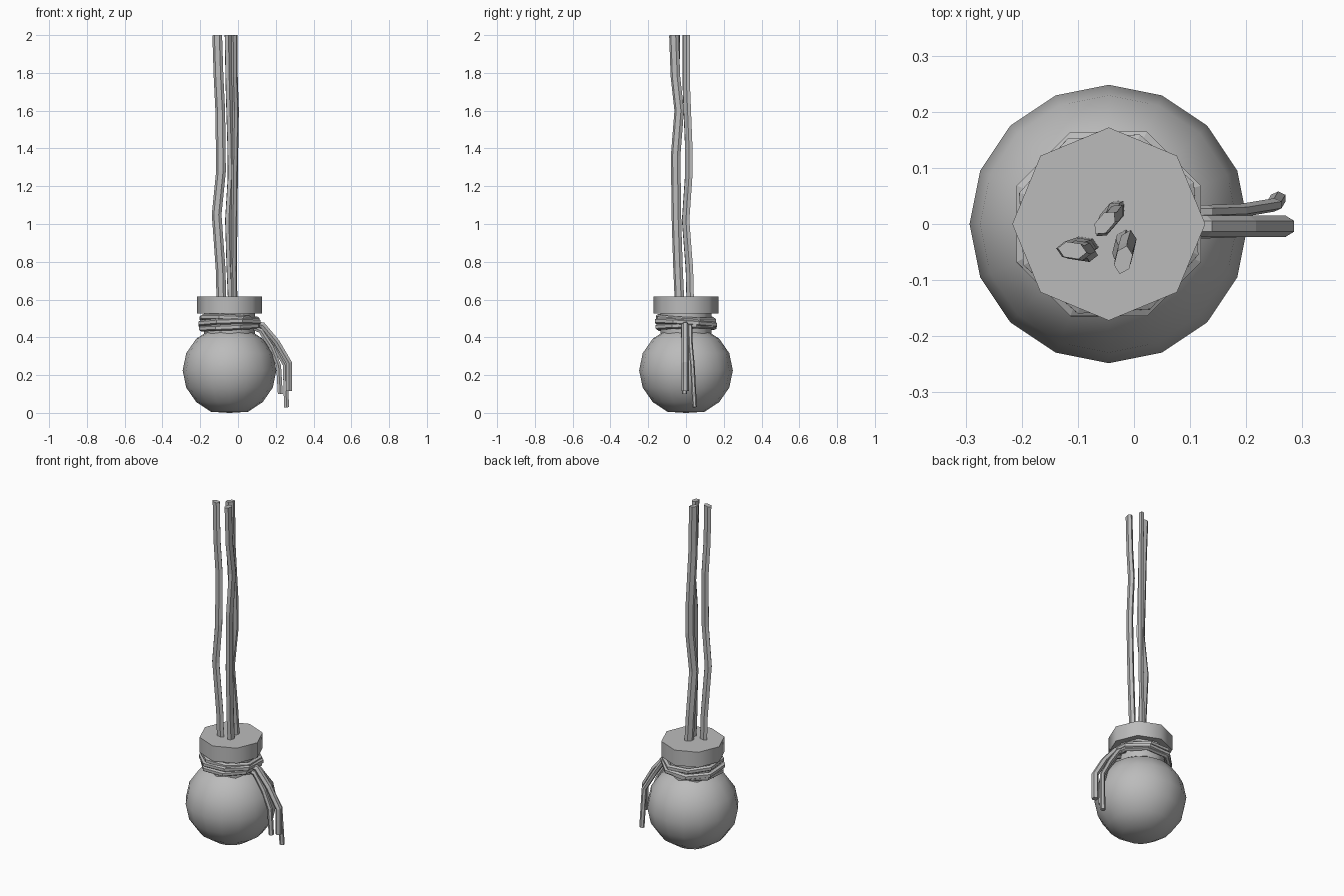
import bpy, bmesh, math
from mathutils import Vector

cube = bpy.data.objects.get("Cube")
if cube:
    bpy.data.objects.remove(cube, do_unlink=True)

grey = bpy.data.materials.new("plain_grey")
grey.use_nodes = True
grey.diffuse_color = (0.5, 0.5, 0.5, 1)
grey.node_tree.nodes["Principled BSDF"].inputs["Base Color"].default_value = (0.5, 0.5, 0.5, 1)

CX = -0.045  # axis of the vessel


def finish(bm, name, smooth=None):
    bmesh.ops.recalc_face_normals(bm, faces=bm.faces)
    mesh = bpy.data.meshes.new(name)
    bm.to_mesh(mesh)
    bm.free()
    mesh.materials.append(grey)
    ob = bpy.data.objects.new(name, mesh)
    bpy.context.collection.objects.link(ob)
    if smooth:
        bpy.ops.object.select_all(action='DESELECT')
        ob.select_set(True)
        bpy.context.view_layer.objects.active = ob
        bpy.ops.object.shade_smooth_by_angle(angle=math.radians(smooth))
    return ob


def lathe(name, profile, sides, smooth):
    """Turn a (radius, z) profile around the vessel axis, with flat caps."""
    bm = bmesh.new()
    rings = [[bm.verts.new((CX + r * math.cos(math.tau * i / sides),
                            r * math.sin(math.tau * i / sides), z))
              for i in range(sides)] for r, z in profile]
    for a, b in zip(rings, rings[1:]):
        for i in range(sides):
            j = (i + 1) % sides
            bm.faces.new((a[i], a[j], b[j], b[i]))
    bm.faces.new(rings[0])
    bm.faces.new(rings[-1])
    return finish(bm, name, smooth)


def cord(name, points, half_w, half_d, side, closed=False, sides=6):
    """Sweep a flattened polygon along points; side is its wide direction."""
    bm = bmesh.new()
    pts = [Vector(p) for p in points]
    n = len(pts)
    rings = []
    for k, p in enumerate(pts):
        if closed:
            t = pts[(k + 1) % n] - pts[k - 1]
        else:
            t = pts[min(k + 1, n - 1)] - pts[max(k - 1, 0)]
        t.normalize()
        u = Vector(side)
        u = (u - t * u.dot(t)).normalized()
        v = t.cross(u)
        rings.append([bm.verts.new(p + u * half_w * math.cos(math.tau * i / sides)
                                   + v * half_d * math.sin(math.tau * i / sides))
                      for i in range(sides)])
    pairs = list(zip(rings, rings[1:]))
    if closed:
        pairs.append((rings[-1], rings[0]))
    else:
        bm.faces.new(rings[0])
        bm.faces.new(rings[-1])
    for a, b in pairs:
        for i in range(sides):
            j = (i + 1) % sides
            bm.faces.new((a[i], a[j], b[j], b[i]))
    return finish(bm, name)


# Round body: coarse smooth ball, nearly flat underneath
ball = [(0.248 * math.sin(math.pi * k / 8), 0.225 - 0.238 * math.cos(math.pi * k / 8))
        for k in range(1, 8)]
ball[0] = (0.098, 0.006)
lathe("body", [(0.004, 0.0)] + ball, 16, 45)

# Neck and octagonal lid
lathe("neck", [(0.135, 0.38), (0.135, 0.53)], 8, 50)
lathe("lid", [(0.172, 0.525), (0.172, 0.615)], 8, 50)

# Tilted cord wraps around the neck
for index, (z, tilt, phase, radius) in enumerate([
        (0.455, 0.008, 0.3, 0.158), (0.475, -0.012, 2.0, 0.164), (0.498, 0.010, 4.0, 0.155)]):
    loop = []
    for i in range(8):
        a = math.tau * (i + 0.5) / 8 + 0.06 * (index - 1)
        loop.append((CX + radius * math.cos(a), radius * math.sin(a),
                     z + tilt * math.cos(a - phase)))
    cord("neck_wrap_%d" % (index + 1), loop, 0.016, 0.016, (0, 0, 1), closed=True)

# Loose cord ends hanging on the left side
cord("hanging_cord_outer", [(0.06, -0.004, 0.475), (0.13, -0.004, 0.465), (0.205, -0.004, 0.375),
                            (0.27, -0.004, 0.265), (0.27, -0.004, 0.115)], 0.019, 0.018, (0, 1, 0))
cord("hanging_cord_long", [(0.06, 0.02, 0.48), (0.13, 0.022, 0.45), (0.19, 0.024, 0.36),
                           (0.25, 0.034, 0.255), (0.257, 0.046, 0.03)], 0.012, 0.015, (0, 1, 0))
cord("hanging_cord_inner", [(0.06, -0.012, 0.46), (0.12, -0.012, 0.435), (0.175, -0.01, 0.35),
                            (0.215, -0.008, 0.25), (0.224, -0.008, 0.1)], 0.014, 0.015, (0, 1, 0))

# Three wavering cords rising from the lid
cord("rising_cord_back", [(-0.035, 0.022, 0.6), (-0.042, 0.018, 0.76), (-0.05, -0.002, 1.02),
                          (-0.036, 0.014, 1.25), (-0.038, 0.014, 1.42), (-0.047, 0.002, 1.72),
                          (-0.052, 0.002, 2.0)], 0.026, 0.015, (0.6, 0.7, 0))
cord("rising_cord_right", [(-0.088, -0.038, 0.6), (-0.092, -0.04, 0.76), (-0.113, -0.047, 1.05),
                           (-0.09, -0.052, 1.28), (-0.094, -0.045, 1.6), (-0.103, -0.05, 1.78),
                           (-0.11, -0.047, 2.0)], 0.026, 0.016, (1, -0.15, 0))
cord("rising_cord_left", [(-0.02, -0.035, 0.6), (-0.022, -0.042, 0.76), (-0.02, -0.05, 1.0),
                          (-0.016, -0.055, 1.36), (-0.012, -0.036, 1.6), (-0.018, -0.056, 1.78),
                          (-0.019, -0.064, 2.0)], 0.026, 0.016, (0.25, 1, 0))
